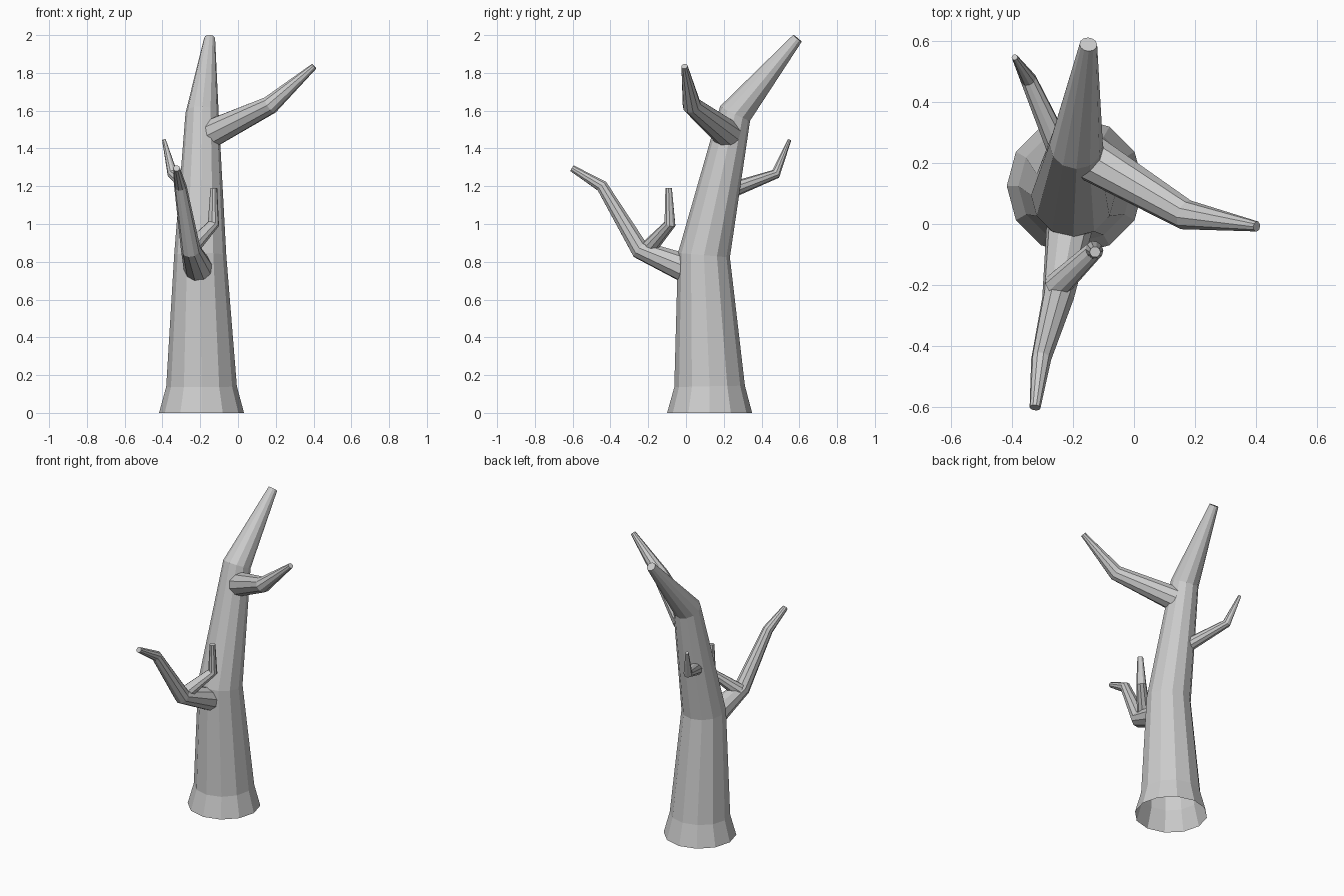
import bpy, bmesh, math
from mathutils import Vector

cube = bpy.data.objects.get("Cube")
if cube:
    bpy.data.objects.remove(cube, do_unlink=True)

bark = bpy.data.materials.new("grey_bark")
bark.use_nodes = True
GREY = (0.6, 0.6, 0.6, 1.0)
bark.diffuse_color = GREY
bark.node_tree.nodes["Principled BSDF"].inputs["Base Color"].default_value = GREY


def limb(name, sides, stations):
    """Tapered tube through (x, y, z, radius) stations, open at its root."""
    points = [Vector(s[:3]) for s in stations]
    steps = [(b - a).normalized() for a, b in zip(points, points[1:])]
    bm = bmesh.new()
    rings = []
    for i, (p, s) in enumerate(zip(points, stations)):
        # each ring is tilted halfway between the neighbouring segments
        axis = steps[max(i - 1, 0)] + steps[min(i, len(steps) - 1)]
        turn = Vector((0, 0, 1)).rotation_difference(axis)
        ring = []
        for k in range(sides):
            a = math.tau * k / sides
            ring.append(bm.verts.new(p + turn @ Vector((math.cos(a), math.sin(a), 0)) * s[3]))
        rings.append(ring)
    for low, high in zip(rings, rings[1:]):
        for k in range(sides):
            n = (k + 1) % sides
            bm.faces.new((low[k], low[n], high[n], high[k]))
    bm.faces.new(rings[-1])
    mesh = bpy.data.meshes.new(name)
    bm.to_mesh(mesh)
    bm.free()
    mesh.materials.append(bark)
    obj = bpy.data.objects.new(name, mesh)
    bpy.context.collection.objects.link(obj)
    return obj


# Trunk with flared foot and bent, broken top
limb("trunk", 12, [(-0.193, 0.125, 0, 0.225), (-0.193, 0.125, 0.14, 0.187),
                   (-0.2, 0.095, 0.835, 0.138), (-0.19, 0.26, 1.585, 0.088),
                   (-0.15, 0.59, 1.983, 0.029)])

# Branches
limb("left_branch", 10, [(-0.15, 0.222, 1.475, 0.078), (0.17, 0.03, 1.63, 0.05),
                         (0.403, -0.008, 1.835, 0.017)])
limb("front_branch", 10, [(-0.21, 0.0, 0.765, 0.078), (-0.25, -0.245, 0.865, 0.052),
                          (-0.305, -0.445, 1.2, 0.033), (-0.325, -0.603, 1.295, 0.018)])
limb("front_twig", 10, [(-0.255, -0.205, 0.865, 0.045), (-0.13, -0.085, 1.0, 0.031),
                        (-0.128, -0.092, 1.19, 0.018)])
limb("back_branch", 10, [(-0.225, 0.2, 1.165, 0.045), (-0.347, 0.475, 1.265, 0.027),
                         (-0.392, 0.548, 1.445, 0.01)])
